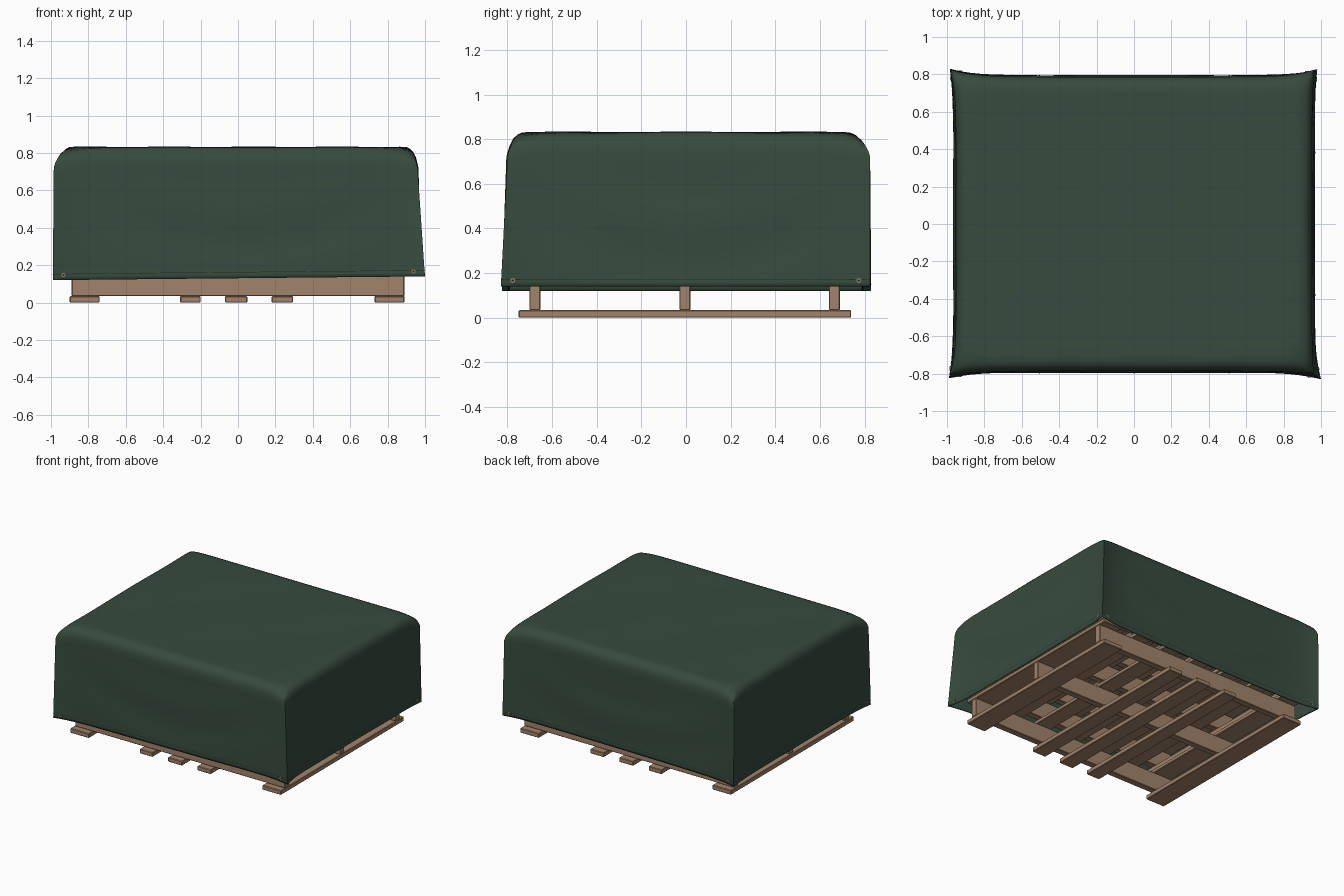
import bpy, bmesh, math
from mathutils import Vector

if "Cube" in bpy.data.objects:
    bpy.data.objects.remove(bpy.data.objects["Cube"])


def material(name, rgb):
    m = bpy.data.materials.new(name)
    m.diffuse_color = (*rgb, 1)
    m.use_nodes = True
    m.node_tree.nodes["Principled BSDF"].inputs["Base Color"].default_value = m.diffuse_color
    return m


GREEN = material("green_tarp", (0.038, 0.070, 0.048))
WOOD = material("pallet_wood", (0.36, 0.23, 0.145))
BRASS = material("eyelet_metal", (0.30, 0.20, 0.12))
DARK = material("dark_stitch", (0.012, 0.022, 0.016))


def finish(bm, name, mat, angle=None):
    bmesh.ops.recalc_face_normals(bm, faces=bm.faces)
    me = bpy.data.meshes.new(name)
    bm.to_mesh(me)
    bm.free()
    me.materials.append(mat)
    ob = bpy.data.objects.new(name, me)
    bpy.context.collection.objects.link(ob)
    if angle:
        bpy.ops.object.select_all(action='DESELECT')
        bpy.context.view_layer.objects.active = ob
        ob.select_set(True)
        bpy.ops.object.shade_smooth_by_angle(angle=math.radians(angle))
    return ob


def box(name, x0, x1, y0, y1, z0, z1, mat=WOOD, bevel=0.004):
    bm = bmesh.new()
    bmesh.ops.create_cube(bm, size=1)
    for v in bm.verts:
        v.co = ((x0 + x1) / 2 + v.co.x * (x1 - x0),
                (y0 + y1) / 2 + v.co.y * (y1 - y0),
                (z0 + z1) / 2 + v.co.z * (z1 - z0))
    if bevel:
        bmesh.ops.bevel(bm, geom=bm.edges[:], offset=bevel, segments=1, affect='EDGES')
    return finish(bm, name, mat)


# Stack of four pallets: bottom boards, three stringers, deck boards
BOTTOM = [(-0.82, 0.16), (-0.255, 0.11), (-0.01, 0.12), (0.237, 0.115), (0.81, 0.16)]
DECK = [(-0.81, 0.16), (-0.53, 0.13), (-0.27, 0.13), (0.0, 0.13),
        (0.27, 0.13), (0.53, 0.13), (0.81, 0.16)]
for level in range(4):
    z = level * 0.2
    for x, w in BOTTOM:
        box("bottom_board", x - w / 2, x + w / 2, -0.75, 0.74, z, z + 0.034)
    for y in (-0.677, -0.005, 0.665):
        box("stringer", -0.89, 0.89, y - 0.025, y + 0.025, z + 0.034, z + 0.17)
    for x, w in DECK:
        box("deck_board", x - w / 2, x + w / 2, -0.75, 0.74, z + 0.17, z + 0.199)


# Cloth cover: stacked rings with corners pinched outward, open underneath
SIGNS = [(-1, -1), (1, -1), (1, 1), (-1, 1)]
LOW = [(-0.99, -0.825), (1.0, -0.83), (0.98, 0.825), (-0.985, 0.83)]
HIGH = [(-0.985, -0.805), (0.96, -0.80), (0.965, 0.825), (-0.985, 0.825)]
N = 40
Z_HIGH = 0.76


def cover_point(side, u, z, inset):
    """Point on one side, u from -1 to 1 along it."""
    k = min(1, max(0, (z - 0.13) / (Z_HIGH - 0.13)))
    hx, hy = 0.967 - 0.015 * k, 0.795 - 0.008 * k
    a, b = SIGNS[side], SIGNS[(side + 1) % 4]
    t = (u + 1) / 2
    p = Vector(((a[0] + (b[0] - a[0]) * t) * hx, (a[1] + (b[1] - a[1]) * t) * hy, 0))
    c = side if u < 0 else (side + 1) % 4
    corner = Vector((*LOW[c], 0)).lerp(Vector((*HIGH[c], 0)), k)
    pinch = abs(u) ** 9 * (1 - min(1, inset / 0.12))
    p += (corner - Vector((SIGNS[c][0] * hx, SIGNS[c][1] * hy, 0))) * pinch
    # shallow hanging folds
    if inset == 0:
        out = Vector((a[0] + b[0], a[1] + b[1], 0)).normalized()
        fold = math.sin((z - 0.35 * u * u) * 15 + side * 1.3)
        p += out * 0.005 * fold * (1 - u * u) * math.sin(math.pi * min(1, k + 0.15))
    p.x *= 1 - inset / hx
    p.y *= 1 - inset / hy
    drop = 0.04 * abs(u) ** 14 * max(0, 1 - inset / 0.09) * k
    p.z = z - drop + (0.01 * p.x if z < 0.2 else 0)
    if inset > 0.02:
        p.z += 0.003 * math.sin(7 * p.x + 1) * math.cos(6 * p.y)
    return p


levels = [(0.13, 0), (0.15, 0)]
levels += [(0.2 + 0.04 * i, 0) for i in range(14)]
levels += [(0.76, 0), (0.785, 0.006), (0.805, 0.016), (0.82, 0.032), (0.829, 0.052), (0.831, 0.085)]
levels += [(0.831, d) for d in (0.13, 0.22, 0.32, 0.44, 0.56, 0.68, 0.75)]
bm = bmesh.new()
rings = []
for z, d in levels:
    rings.append([bm.verts.new(cover_point(s, -1 + 2 * i / N, z, d))
                  for s in range(4) for i in range(N)])
for r0, r1 in zip(rings, rings[1:]):
    for i in range(4 * N):
        j = (i + 1) % (4 * N)
        bm.faces.new((r0[i], r0[j], r1[j], r1[i]))
bm.faces.new(rings[-1])
cover = finish(bm, "tarp_cover", GREEN, 50)
solid = cover.modifiers.new("cloth_thickness", 'SOLIDIFY')
solid.thickness = 0.007
solid.offset = -1


# Hem stitching: thin dark strip following the lower edge
bm = bmesh.new()
strips = []
for z in (0.161, 0.1635):
    loop = []
    for s in range(4):
        out = Vector((SIGNS[s][0] + SIGNS[(s + 1) % 4][0],
                      SIGNS[s][1] + SIGNS[(s + 1) % 4][1], 0)).normalized()
        loop.append([bm.verts.new(cover_point(s, -1 + 2 * i / N, z, 0) + out * 0.0015)
                     for i in range(N + 1)])
    strips.append(loop)
for s in range(4):
    for i in range(N):
        a, b = strips[0][s], strips[1][s]
        bm.faces.new((a[i], a[i + 1], b[i + 1], b[i]))
finish(bm, "hem_stitch", DARK)


# Eyelets beside each lower corner
for s in range(4):
    out = Vector((SIGNS[s][0] + SIGNS[(s + 1) % 4][0],
                  SIGNS[s][1] + SIGNS[(s + 1) % 4][1], 0)).normalized()
    for u in (-0.95, 0.95):
        for name, r, depth, mat in (("eyelet_ring", 0.011, 0.008, BRASS),
                                    ("eyelet_hole", 0.005, 0.0095, DARK)):
            bm = bmesh.new()
            bmesh.ops.create_cone(bm, cap_ends=True, segments=12, radius1=r, radius2=r, depth=depth)
            ob = finish(bm, name, mat, 40)
            ob.rotation_euler = out.to_track_quat('Z', 'Y').to_euler()
            ob.location = cover_point(s, u, 0.158, 0)
